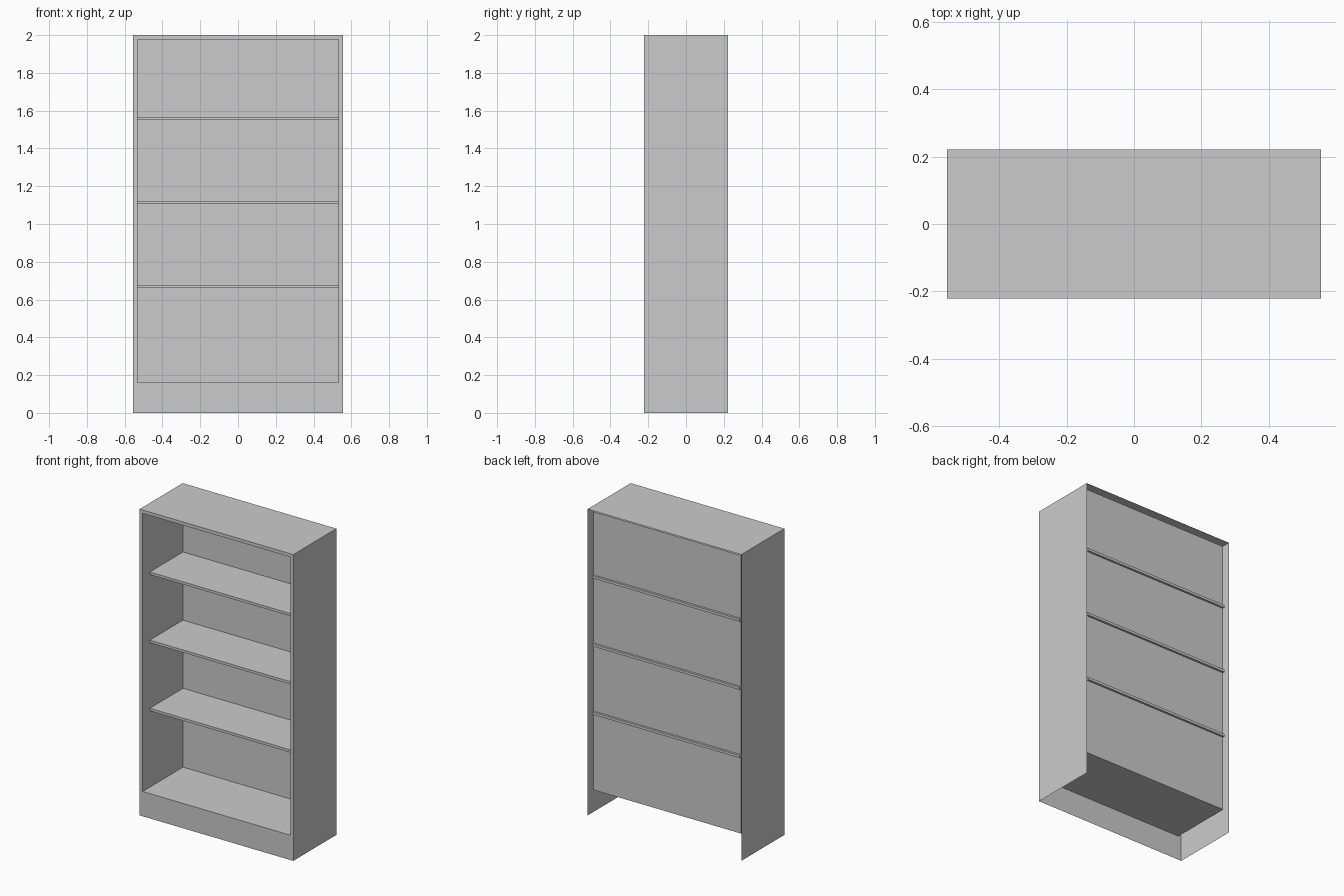
import bpy, bmesh
from mathutils import Matrix, Vector

if "Cube" in bpy.data.objects:
    bpy.data.objects.remove(bpy.data.objects["Cube"])

W, D, H = 1.11, 0.444, 2.0      # overall size
T = 0.022                       # side / top thickness
FLOOR_Z = 0.162                 # height of the lowest board
BACK_Y = D / 2 - 0.028          # back panel position


def finish(bm, name):
    mesh = bpy.data.meshes.new(name)
    bm.to_mesh(mesh)
    bm.free()
    obj = bpy.data.objects.new(name, mesh)
    bpy.context.collection.objects.link(obj)
    return obj


def box_bm(x, y, z):
    """Box spanning the given (min, max) ranges."""
    lo, hi = Vector((x[0], y[0], z[0])), Vector((x[1], y[1], z[1]))
    bm = bmesh.new()
    bmesh.ops.create_cube(bm, size=1, matrix=Matrix.Translation((lo + hi) / 2)
                          @ Matrix.Diagonal((*(hi - lo), 1)))
    bm.normal_update()
    return bm


# Carcass: outer shell, open at back and bottom, with a recessed compartment
bm = box_bm((-W / 2, W / 2), (-D / 2, D / 2), (0, H))
front = next(f for f in bm.faces if f.normal.y < -0.9)
open_faces = [f for f in bm.faces if f.normal.y > 0.9 or f.normal.z < -0.9]

# front frame with a taller plinth at the bottom
bmesh.ops.inset_individual(bm, faces=[front], thickness=T, use_even_offset=True)
for v in front.verts:
    if v.co.z < 1:
        v.co.z = FLOOR_Z

# push the opening inwards: inner sides, floor, ceiling and back panel
back = bmesh.ops.extrude_face_region(bm, geom=[front])["geom"]
for v in (g for g in back if isinstance(g, bmesh.types.BMVert)):
    v.co.y = BACK_Y
if front.is_valid:
    open_faces.append(front)
bmesh.ops.delete(bm, geom=open_faces, context='FACES')
finish(bm, "bookcase_carcass")

# Shelves: set back from the front, passing slightly through the back panel
for i, z in enumerate((0.66, 1.105, 1.55)):
    bm = box_bm((-W / 2 + T, W / 2 - T), (-0.148, BACK_Y + 0.014), (z, z + 0.017))
    finish(bm, f"shelf_{i + 1}")
